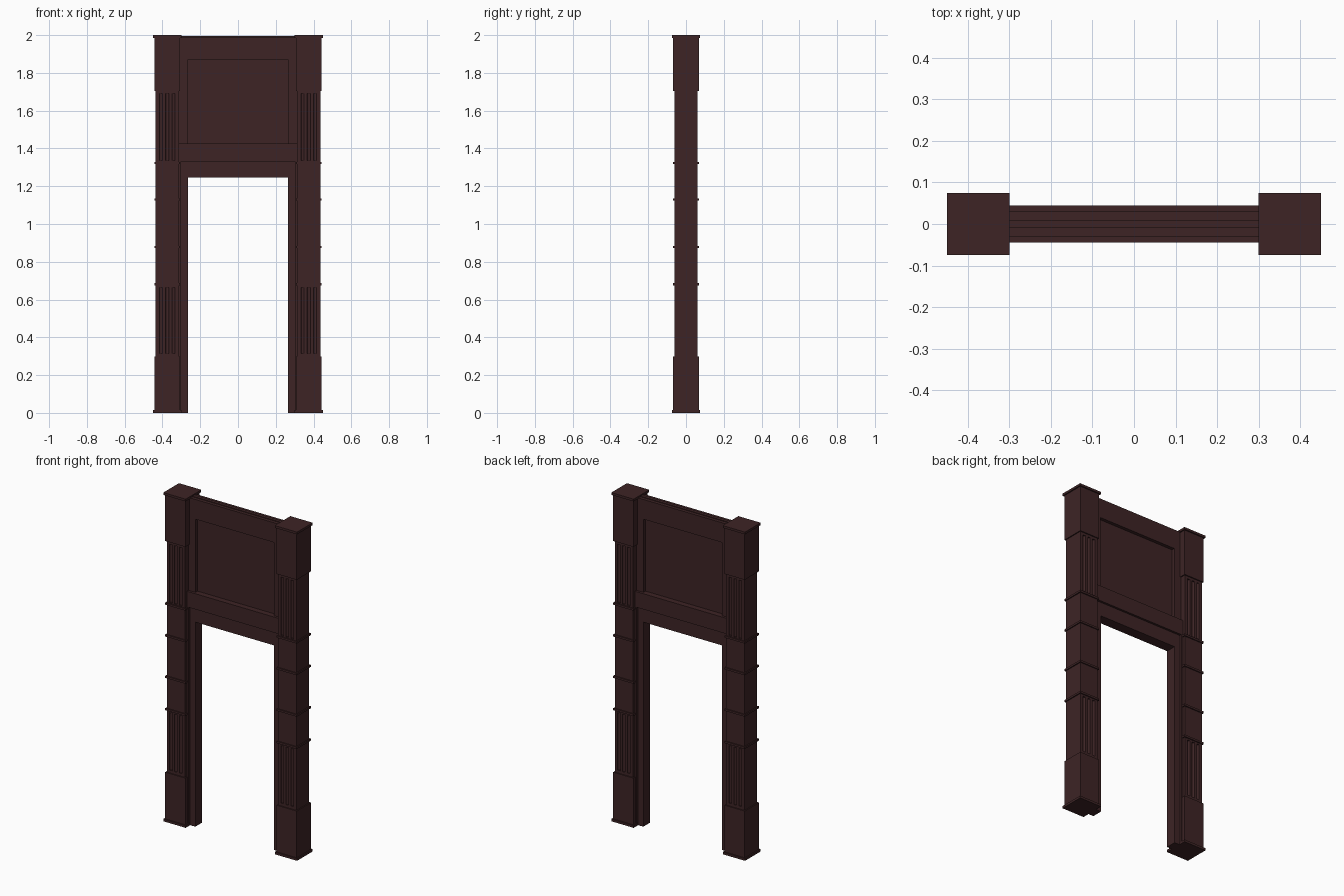
import bpy, bmesh, math

if "Cube" in bpy.data.objects:
    bpy.data.objects.remove(bpy.data.objects["Cube"])

wood = bpy.data.materials.new("dark_mahogany")
wood.diffuse_color = (0.047, 0.0175, 0.0185, 1)
wood.use_nodes = True
wood.node_tree.nodes["Principled BSDF"].inputs["Base Color"].default_value = wood.diffuse_color


def finish(name, bm):
    bmesh.ops.recalc_face_normals(bm, faces=bm.faces)
    me = bpy.data.meshes.new(name)
    bm.to_mesh(me)
    bm.free()
    me.materials.append(wood)
    ob = bpy.data.objects.new(name, me)
    bpy.context.collection.objects.link(ob)
    return ob


def prism(name, pts, z0, z1, cx=0):
    """Extrude an xy outline from z0 to z1."""
    bm = bmesh.new()
    f = bm.faces.new([bm.verts.new((cx + x, y, z0)) for x, y in pts])
    r = bmesh.ops.extrude_face_region(bm, geom=[f])
    top = [v for v in r["geom"] if isinstance(v, bmesh.types.BMVert)]
    bmesh.ops.translate(bm, verts=top, vec=(0, 0, z1 - z0))
    return finish(name, bm)


def box(name, x0, x1, hy, z0, z1):
    return prism(name, [(x0, -hy), (x1, -hy), (x1, hy), (x0, hy)], z0, z1)


def fluted_outline(h, r, offsets):
    """Square outline with half-round flutes on front and back."""
    front = [(-h, -h)]
    for o in offsets:
        for i in range(7):
            a = math.pi * (1 - i / 6)
            front.append((o + r * math.cos(a), -h + r * math.sin(a)))
    front.append((h, -h))
    return front + [(-x, -y) for x, y in front]


SHAFT = 0.0615
flutes = fluted_outline(SHAFT, 0.0085, (-0.033, 0, 0.033))

for side, s in (("left", -1), ("right", 1)):
    cx = 0.375 * s

    def block(part, h, z0, z1):
        box(f"{side}_{part}", cx - h, cx + h, h, z0, z1)

    # post: plinth, base block, head block and cap
    block("plinth", 0.075, 0, 0.014)
    block("base_block", 0.068, 0.014, 0.298)
    block("head_block", 0.068, 1.705, 1.986)
    block("cap", 0.075, 1.986, 2.0)
    # shaft: plain lengths and fluted lengths
    for i, (z0, z1) in enumerate(((0.298, 0.315), (0.665, 1.335), (1.69, 1.705))):
        block(f"plain_shaft_{i}", SHAFT, z0, z1)
    prism(f"{side}_lower_fluted_shaft", flutes, 0.315, 0.665, cx)
    prism(f"{side}_upper_fluted_shaft", flutes, 1.335, 1.69, cx)
    # ring mouldings
    for i, z in enumerate((0.681, 0.878, 1.13, 1.323)):
        block(f"ring_{i}", 0.068, z - 0.006, z + 0.006)

    # door jamb, casing strip and panel stile
    a, b = sorted((0.265 * s, 0.32 * s))
    box(f"{side}_jamb", a, b, 0.032, 0, 1.33)
    box(f"{side}_stile", a, b, 0.030, 1.425, 1.99)
    a, b = sorted((0.302 * s, 0.32 * s))
    box(f"{side}_casing", a, b, 0.045, 0, 1.33)

# crosspieces between the posts
box("door_lintel", -0.265, 0.265, 0.032, 1.245, 1.33)
box("casing_head", -0.32, 0.32, 0.045, 1.33, 1.425)
box("top_rail", -0.265, 0.265, 0.030, 1.87, 1.99)
box("recessed_panel", -0.31, 0.31, 0.010, 1.42, 1.994)
